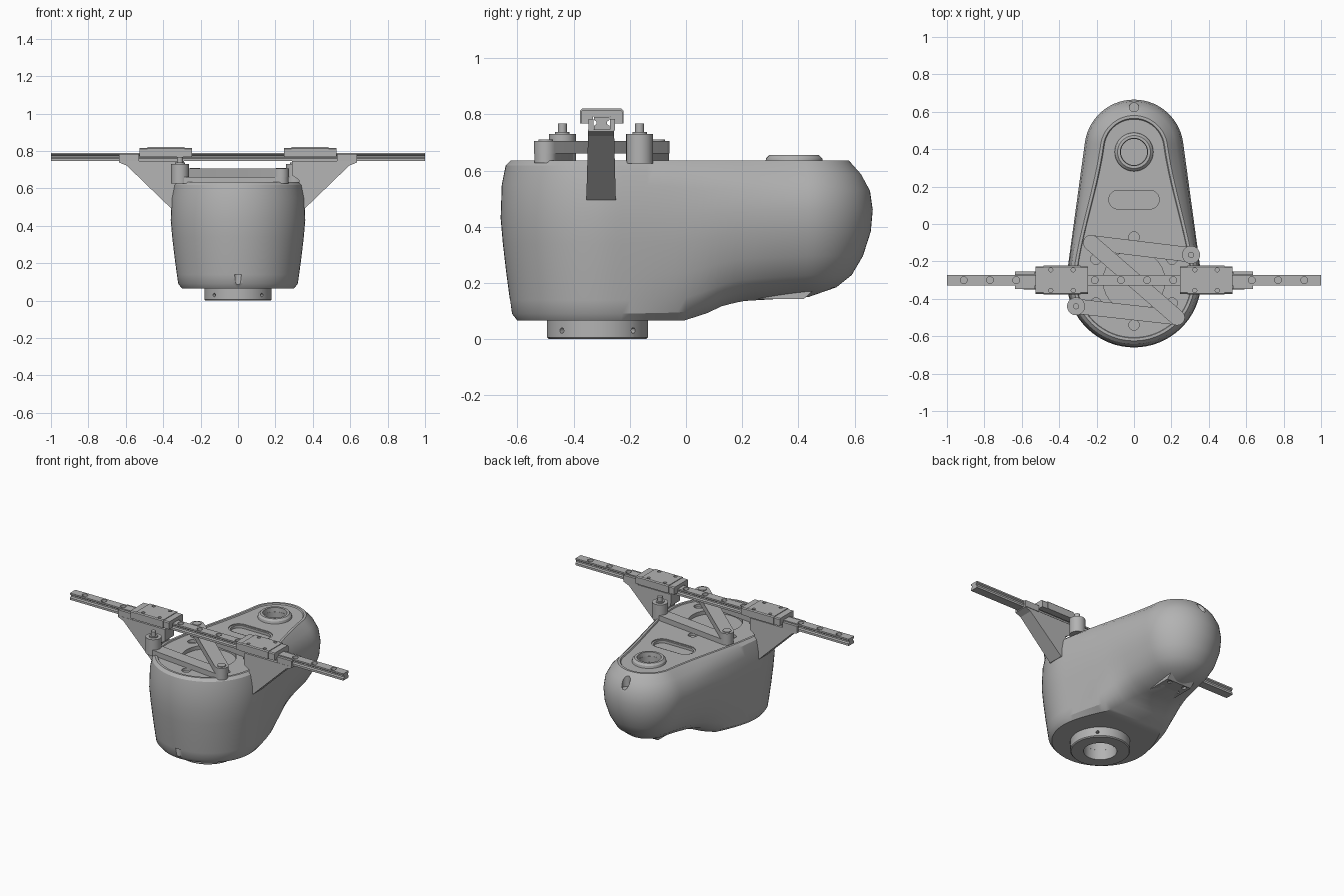
import bpy, bmesh, math
from mathutils import Vector

cube = bpy.data.objects.get("Cube")
if cube:
    bpy.data.objects.remove(cube, do_unlink=True)

grey = bpy.data.materials.new("plain grey")
grey.use_nodes = True
COLOR = (0.45, 0.45, 0.45, 1)
grey.diffuse_color = COLOR
grey.node_tree.nodes["Principled BSDF"].inputs["Base Color"].default_value = COLOR


def make(name, bm):
    bmesh.ops.recalc_face_normals(bm, faces=bm.faces[:])
    mesh = bpy.data.meshes.new(name)
    bm.to_mesh(mesh)
    bm.free()
    mesh.materials.append(grey)
    ob = bpy.data.objects.new(name, mesh)
    bpy.context.collection.objects.link(ob)
    return ob


def activate(ob):
    bpy.ops.object.select_all(action='DESELECT')
    ob.select_set(True)
    bpy.context.view_layer.objects.active = ob


def smooth(ob):
    activate(ob)
    bpy.ops.object.shade_smooth_by_angle(angle=math.radians(30))
    return ob


def cut(ob, cutters):
    for c in cutters:
        activate(ob)
        mod = ob.modifiers.new("cut", 'BOOLEAN')
        mod.operation, mod.solver, mod.object = 'DIFFERENCE', 'EXACT', c
        bpy.ops.object.modifier_apply(modifier=mod.name)
        bpy.data.objects.remove(c, do_unlink=True)
    return smooth(ob)


def prism(name, outline, a, b, place):
    """Extrude a 2D outline from a to b; place(u, v, w) gives the 3D point."""
    bm = bmesh.new()
    lo, hi = ([bm.verts.new(place(u, v, w)) for u, v in outline] for w in (a, b))
    n = len(outline)
    bm.faces.new(lo)
    bm.faces.new(hi)
    for i in range(n):
        j = (i + 1) % n
        bm.faces.new((lo[i], lo[j], hi[j], hi[i]))
    return make(name, bm)


def along_x(u, v, w): return (w, u, v)
def along_y(u, v, w): return (u, w, v)
def along_z(u, v, w): return (u, v, w)


def cyl(name, p, q, r, n=28):
    p, q = Vector(p), Vector(q)
    turn = (q - p).to_track_quat('Z', 'Y')
    ring = [(r * math.cos(2 * math.pi * i / n), r * math.sin(2 * math.pi * i / n)) for i in range(n)]
    return smooth(prism(name, ring, 0, (q - p).length, lambda u, v, w: p + turn @ Vector((u, v, w))))


def upright(name, x, y, z0, z1, r):
    return cyl(name, (x, y, z0), (x, y, z1), r)


def link(name, p, q, r, z0, z1, n=12):
    """Bar with round ends."""
    base = math.atan2(q[1] - p[1], q[0] - p[0])
    pts = []
    for c, start in ((q, base - math.pi / 2), (p, base + math.pi / 2)):
        for i in range(n + 1):
            a = start + math.pi * i / n
            pts.append((c[0] + r * math.cos(a), c[1] + r * math.sin(a)))
    return smooth(prism(name, pts, z0, z1, along_z))


def lathe(name, profile, cx, cy, n=56):
    bm = bmesh.new()
    rings = [[bm.verts.new((cx + r * math.cos(2 * math.pi * i / n),
                            cy + r * math.sin(2 * math.pi * i / n), z)) for r, z in profile]
             for i in range(n)]
    m = len(profile)
    for i in range(n):
        s, t = rings[i], rings[(i + 1) % n]
        for k in range(m):
            bm.faces.new((s[k], t[k], t[(k + 1) % m], s[(k + 1) % m]))
    return smooth(make(name, bm))


# Housing: tapered rounded plan, stepped belly, rounder towards the back
FRONT_Y, BACK_Y, FRONT_R, BACK_R, TOP = -0.30, 0.40, 0.36, 0.265, 0.635
BELLY = [(-1, .065), (-.01, .065), (.07, .09), (.13, .118), (.2, .135), (.45, .15), (1, .15)]
# front inset, front height, back inset, back height
LEVELS = [(.06, 0, .23, 0), (.04, .045, .13, .07), (.033, .13, .075, .16), (.02, .3, .035, .3),
          (.008, .48, .007, .48), (0, .64, 0, .64), (.004, .85, .01, .78),
          (.018, .97, .04, .9), (.035, 1, .085, 1), (.05, 1, .1, 1), (.053, .988, .105, .988)]


def belly(y):
    for (a, za), (b, zb) in zip(BELLY, BELLY[1:]):
        if y <= b:
            return za + (zb - za) * (y - a) / (b - a)


def housing():
    lean = math.asin((FRONT_R - BACK_R) / (BACK_Y - FRONT_Y))
    quarter = math.pi / 2
    stations = [(0, -quarter + (lean + quarter) * i / 18) for i in range(18)]
    stations += [(i / 24, lean) for i in range(25)]
    stations += [(1, lean + (quarter - lean) * i / 14) for i in range(1, 15)]
    last = len(stations) - 1
    bm = bmesh.new()
    right, left = [], []
    for fi, fh, bi, bh in LEVELS:
        row_r, row_l = [], []
        for i, (t, ang) in enumerate(stations):
            w = t * t * (3 - 2 * t)
            r = FRONT_R + (BACK_R - FRONT_R) * t - (fi + (bi - fi) * w)
            y = FRONT_Y + (BACK_Y - FRONT_Y) * t + r * math.sin(ang)
            z = belly(y) + (fh + (bh - fh) * w) * (TOP - belly(y))
            if fi > .05 and fh > .9:
                z = TOP - .007
            x = 0 if i in (0, last) else r * math.cos(ang)
            v = bm.verts.new((x, y, z))
            row_r.append(v)
            row_l.append(v if x == 0 else bm.verts.new((-x, y, z)))
        right.append(row_r)
        left.append(row_l)
    for rows in (right, left):
        for lo, hi in zip(rows, rows[1:]):
            for i in range(last):
                bm.faces.new((lo[i], lo[i + 1], hi[i + 1], hi[i]))
    for k in (0, -1):
        a, b = right[k], left[k]
        for i in range(last):
            bm.faces.new(list(dict.fromkeys((a[i], a[i + 1], b[i + 1], b[i]))))
    return make("housing", bm)


HUB_Y = -0.305
cutters = [upright("bore", 0, -.315, 0, .2, .1),
           upright("hub_recess", 0, HUB_Y, .603, .7, .165),
           upright("port", 0, .385, .59, .7, .07),
           upright("rear_hole", 0, .625, .54, .7, .025),
           upright("front_notch", 0, -.638, 0, .14, .022),
           link("slot_rim", (-.085, .13), (.085, .13), .062, .622, .7),
           link("slot", (-.085, .13), (.085, .13), .05, .605, .7)]
for k in range(6):
    a = math.radians(30 + 60 * k)
    cutters.append(upright("bolt_hole", .235 * math.cos(a), HUB_Y + .235 * math.sin(a), .61, .7, .028))
cut(housing(), cutters)

# Port rim and mounting collar
lathe("port_rim", [(.105, .62), (.1, .643), (.088, .655), (.073, .655), (.07, .62)], 0, .385)
collar = lathe("collar", [(.1, 0), (.174, 0), (.18, .006), (.18, .08), (.1, .08)], 0, -.315)
holes = []
for k in range(4):
    a = math.radians(45 + 90 * k)
    d = Vector((math.cos(a), math.sin(a), 0))
    c = Vector((0, -.315, .03))
    holes.append(cyl("hole", c + d * .15, c + d * .2, .01, 12))
cut(collar, holes)

# Underside pad with screw holes
pad = prism("underside_pad", [(.225, .17), (.25, .143), (.42, .143), (.45, .17)], -.09, .09, along_x)
cut(pad, [upright("hole", x, y, .1, .16, .014) for x in (-.055, .055) for y in (.27, .335, .4)])

# Linkage: two arms joined by a diagonal bar
A, B = (-.23, -.10), (.23, -.50)
C, D = (.305, -.165), (-.31, -.44)
link("rear_arm", A, C, .04, .627, .662)
link("front_arm", D, B, .04, .627, .662)
link("diagonal_bar", A, B, .042, .66, .705)
for x, y in (A, B):
    upright("pivot_cap", x, y, .70, .71, .026)
for x, y in (C, D):
    upright("post", x, y, .625, .73, .048)
    upright("post_collar", x, y, .73, .737, .026)
    upright("post_pin", x, y, .73, .767, .016)

# Linear rail with counterbored holes
RAIL_Y = -.30
side = [(.028, .745), (.028, .759), (.019, .765), (.019, .774), (.028, .78), (.028, .79)]
section = side + [(-u, v) for u, v in reversed(side)]
rail = prism("rail", [(u + RAIL_Y, v) for u, v in section], -1, 1, along_x)
cut(rail, [upright("hole", -.91 + .14 * k, RAIL_Y, .768, .8, .018) for k in range(14)])

# Carriages and gusset brackets on both sides
for s in (-1, 1):
    for name, a, b, half, top in (("carriage", .285, .485, .077, .82),
                                  ("carriage_inner_cap", .245, .285, .073, .816),
                                  ("carriage_outer_cap", .485, .527, .073, .816)):
        arch = [(half, .768), (half, top - .006), (half - .006, top)]
        inner = [(-.032, .768), (-.032, .793), (.032, .793), (.032, .768)]
        outline = arch + [(-u, v) for u, v in reversed(arch)] + inner
        block = prism(name, [(u + RAIL_Y, v) for u, v in outline], s * a, s * b, along_x)
        if name == "carriage":
            cut(block, [upright("hole", s * x, RAIL_Y + y, .805, .83, .011)
                        for x in (.325, .445) for y in (-.055, .055)])
    gusset = [(.635, .746), (.635, .738), (.595, .722), (.36, .495), (.325, .495),
              (.325, .645), (.29, .67), (.29, .746)]
    web = prism("bracket", [(s * u, v) for u, v in gusset], -.355, -.25, along_y)
    for v in web.data.vertices:  # narrower towards the rail
        v.co.y = RAIL_Y + (v.co.y - RAIL_Y) * (1 - .5 * (v.co.z - .495))
    for y in (-.3385, -.2615):
        prism("rail_clamp", [(y - .0085, .742), (y + .0085, .742), (y + .0085, .784), (y - .0085, .784)],
              s * .53, s * .635, along_x)
